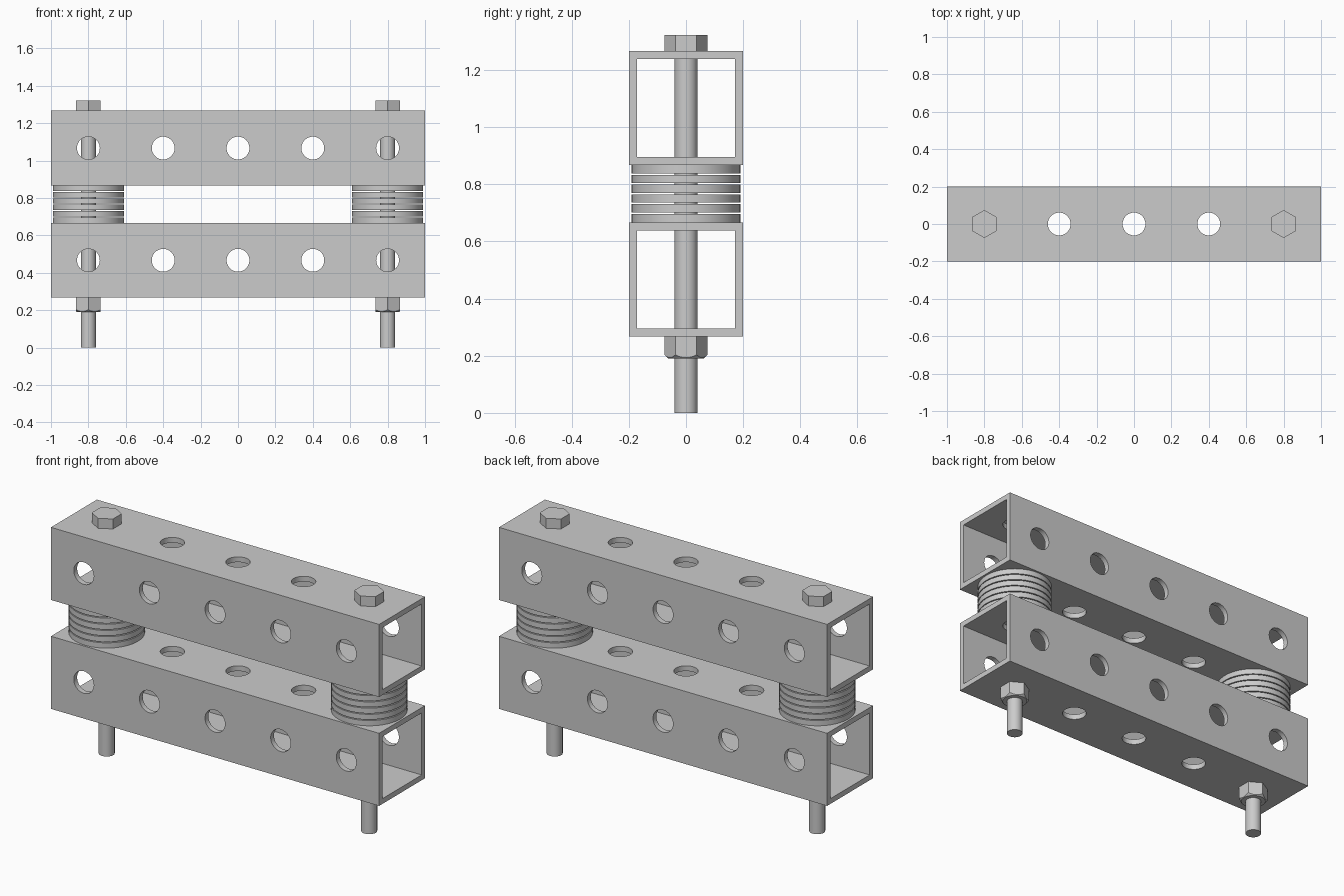
import bpy, bmesh, math
from mathutils import Matrix

if "Cube" in bpy.data.objects:
    bpy.data.objects.remove(bpy.data.objects["Cube"])

grey = bpy.data.materials.new("steel grey")
grey.use_nodes = True
GREY = (0.6, 0.6, 0.6, 1)
grey.diffuse_color = GREY
grey.node_tree.nodes["Principled BSDF"].inputs["Base Color"].default_value = GREY

# Heights
LOWER, UPPER, SIZE, WALL = 0.267, 0.867, 0.4, 0.029
HOLES = [-0.8, -0.4, 0, 0.4, 0.8]


def finish(bm, name, smooth=False):
    mesh = bpy.data.meshes.new(name)
    bm.to_mesh(mesh)
    bm.free()
    obj = bpy.data.objects.new(name, mesh)
    bpy.context.collection.objects.link(obj)
    mesh.materials.append(grey)
    if smooth:
        shade(obj)
    return obj


def shade(obj):
    bpy.ops.object.select_all(action='DESELECT')
    obj.select_set(True)
    bpy.context.view_layer.objects.active = obj
    bpy.ops.object.shade_smooth_by_angle(angle=math.radians(30))


def add_box(bm, size, z):
    bmesh.ops.create_cube(bm, size=1, matrix=Matrix.Translation((0, 0, z)) @ Matrix.Diagonal((*size, 1)))


def add_cylinder(bm, x, z0, z1, r, sides=48, r_low=None):
    bmesh.ops.create_cone(bm, cap_ends=True, segments=sides, radius1=r_low or r, radius2=r,
                          depth=z1 - z0, matrix=Matrix.Translation((x, 0, (z0 + z1) / 2)))


def apply_boolean(obj, cutter, operation='DIFFERENCE'):
    cutter.hide_render = True
    mod = obj.modifiers.new("cut", 'BOOLEAN')
    mod.object, mod.operation, mod.solver = cutter, operation, 'EXACT'
    bpy.context.view_layer.objects.active = obj
    bpy.ops.object.modifier_apply(modifier=mod.name)
    bpy.data.objects.remove(cutter)


# Square tubes with holes through all four walls
for name, base in (("lower_tube", LOWER), ("upper_tube", UPPER)):
    mid = base + SIZE / 2
    bm = bmesh.new()
    add_box(bm, (2, SIZE, SIZE), mid)
    tube = finish(bm, name)

    bm = bmesh.new()
    add_box(bm, (3, SIZE - 2 * WALL, SIZE - 2 * WALL), mid)
    apply_boolean(tube, finish(bm, "bore_cutter"))

    for turn in (0, math.pi / 2):
        bm = bmesh.new()
        for x in HOLES:
            add_cylinder(bm, x, -0.4, 0.4, 0.061)
        bm.transform(Matrix.Translation((0, 0, mid)) @ Matrix.Rotation(turn, 4, 'X'))
        apply_boolean(tube, finish(bm, "hole_cutter"))
    shade(tube)

for side, x in (("right", -0.8), ("left", 0.8)):
    # Bolt shank and hexagonal head
    bm = bmesh.new()
    add_cylinder(bm, x, 0, 1.27, 0.04)
    finish(bm, side + "_bolt_shank", True)
    bm = bmesh.new()
    add_cylinder(bm, x, UPPER + SIZE, 1.322, 0.075, 6)
    finish(bm, side + "_bolt_head")

    # Nut, its lower corners chamfered by a cone
    bm = bmesh.new()
    add_cylinder(bm, x, 0.19, LOWER, 0.075, 6)
    nut = finish(bm, side + "_nut")
    bm = bmesh.new()
    add_cylinder(bm, x, 0.19, 0.29, 0.16, 48, 0.062)
    apply_boolean(nut, finish(bm, "chamfer_cutter"), 'INTERSECT')
    shade(nut)

    # Stack of spacer discs
    count, thick = 6, 0.029
    pitch = (UPPER - LOWER - SIZE - thick) / (count - 1)
    bm = bmesh.new()
    for i in range(count):
        z = LOWER + SIZE + i * pitch
        add_cylinder(bm, x, z, z + thick, 0.19, 64)
    finish(bm, side + "_spacer_discs", True)
